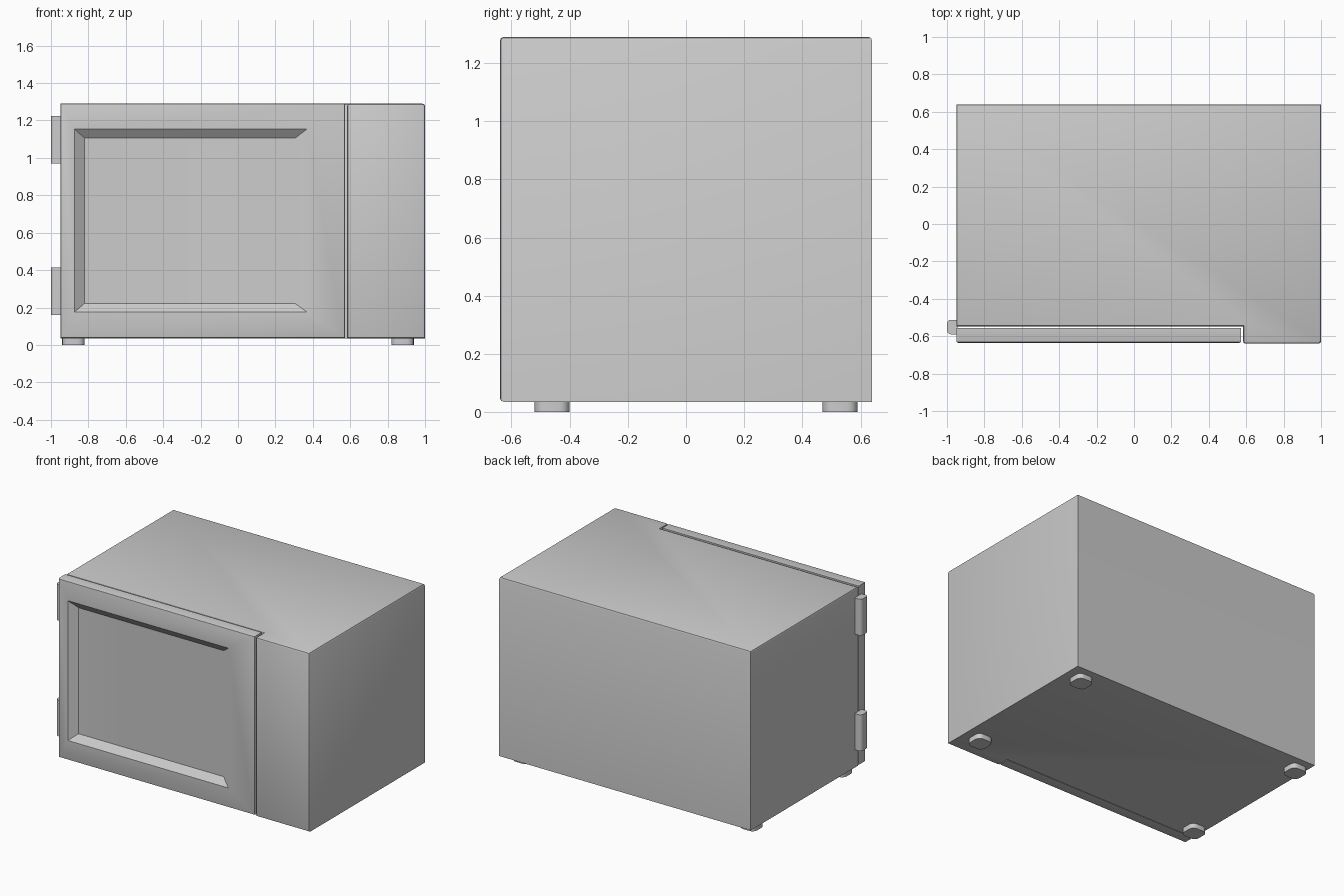
import bpy, bmesh
from mathutils import Vector

if "Cube" in bpy.data.objects:
    bpy.data.objects.remove(bpy.data.objects["Cube"])

Z0, Z1 = 0.035, 1.29


def prism(name, profile, z0, z1, width=0.0, pick=None, segs=2, edit=None):
    """Extrude an xy outline upward, then bevel the picked edges."""
    bm = bmesh.new()
    face = bm.faces.new([bm.verts.new((x, y, z0)) for x, y in profile])
    top = bmesh.ops.extrude_face_region(bm, geom=[face])
    verts = [g for g in top["geom"] if isinstance(g, bmesh.types.BMVert)]
    bmesh.ops.translate(bm, verts=verts, vec=(0, 0, z1 - z0))
    bmesh.ops.recalc_face_normals(bm, faces=bm.faces)
    if edit:
        edit(bm)
    if width:
        edges = [e for e in bm.edges if pick(*(v.co for v in e.verts))]
        bmesh.ops.bevel(bm, geom=edges, offset=width, segments=segs,
                        profile=0.5, affect='EDGES')
    me = bpy.data.meshes.new(name)
    bm.to_mesh(me)
    bm.free()
    ob = bpy.data.objects.new(name, me)
    bpy.context.collection.objects.link(ob)
    bpy.context.view_layer.objects.active = ob
    bpy.ops.object.select_all(action='DESELECT')
    ob.select_set(True)
    bpy.ops.object.shade_smooth_by_angle(angle=0.6)
    return ob


def rect(x0, x1, y0, y1):
    return [(x0, y0), (x1, y0), (x1, y1), (x0, y1)]


# Casing: L-shaped plan, control panel column standing forward on the right
def casing_edges(a, b):
    on_top = min(a.z, b.z) > Z1 - 0.001
    on_front = max(a.y, b.y) < -0.63
    return on_top or on_front


prism("casing", [(-0.95, -0.548), (0.583, -0.548), (0.583, -0.64),
                 (1.0, -0.64), (1.0, 0.64), (-0.95, 0.64)],
      Z0, Z1, 0.014, casing_edges)


# Door: slab with a sunken window that has sloped sides
def sink_window(bm):
    front = min(bm.faces, key=lambda f: f.calc_center_median().y)
    outer = list(front.verts)
    y = outer[0].co.y
    bm.faces.remove(front)
    mid = Vector((-0.19, 0, 0.66))
    rings = [outer]
    for x0, x1, z0, z1, depth in ((-0.875, 0.37, 0.175, 1.155, 0.0),
                                  (-0.82, 0.305, 0.222, 1.105, 0.04)):
        rings.append([bm.verts.new((x0 if v.co.x < mid.x else x1, y + depth,
                                    z0 if v.co.z < mid.z else z1))
                      for v in outer])
    for a, b in zip(rings, rings[1:]):
        for i in range(4):
            j = (i + 1) % 4
            bm.faces.new((a[i], a[j], b[j], b[i]))
    bm.faces.new(rings[-1])
    bmesh.ops.recalc_face_normals(bm, faces=bm.faces)


def door_edges(a, b):
    def rim(v):
        return v.x < -0.94 or v.x > 0.56
    return rim(a) and rim(b) and max(a.y, b.y) < -0.63


prism("door", rect(-0.95, 0.573, -0.635, -0.556), Z0 + 0.003, Z1,
      0.01, door_edges, edit=sink_window)

# Hinges: rounded barrels on the left edge
for name, z in (("lower_hinge", 0.16), ("upper_hinge", 0.97)):
    prism(name, rect(-1.0, -0.945, -0.59, -0.512), z, z + 0.254, 0.022,
          lambda a, b: abs(a.z - b.z) > 0.1 and a.x < -0.97, 4)

# Feet: rounded square pads
for side, x in (("left", -0.88), ("right", 0.88)):
    for end, y in (("front", -0.46), ("back", 0.53)):
        prism(f"{end}_{side}_foot", rect(x - 0.06, x + 0.06, y - 0.06, y + 0.06),
              0.0, Z0 + 0.003, 0.035, lambda a, b: abs(a.z - b.z) > 0.01, 4)
